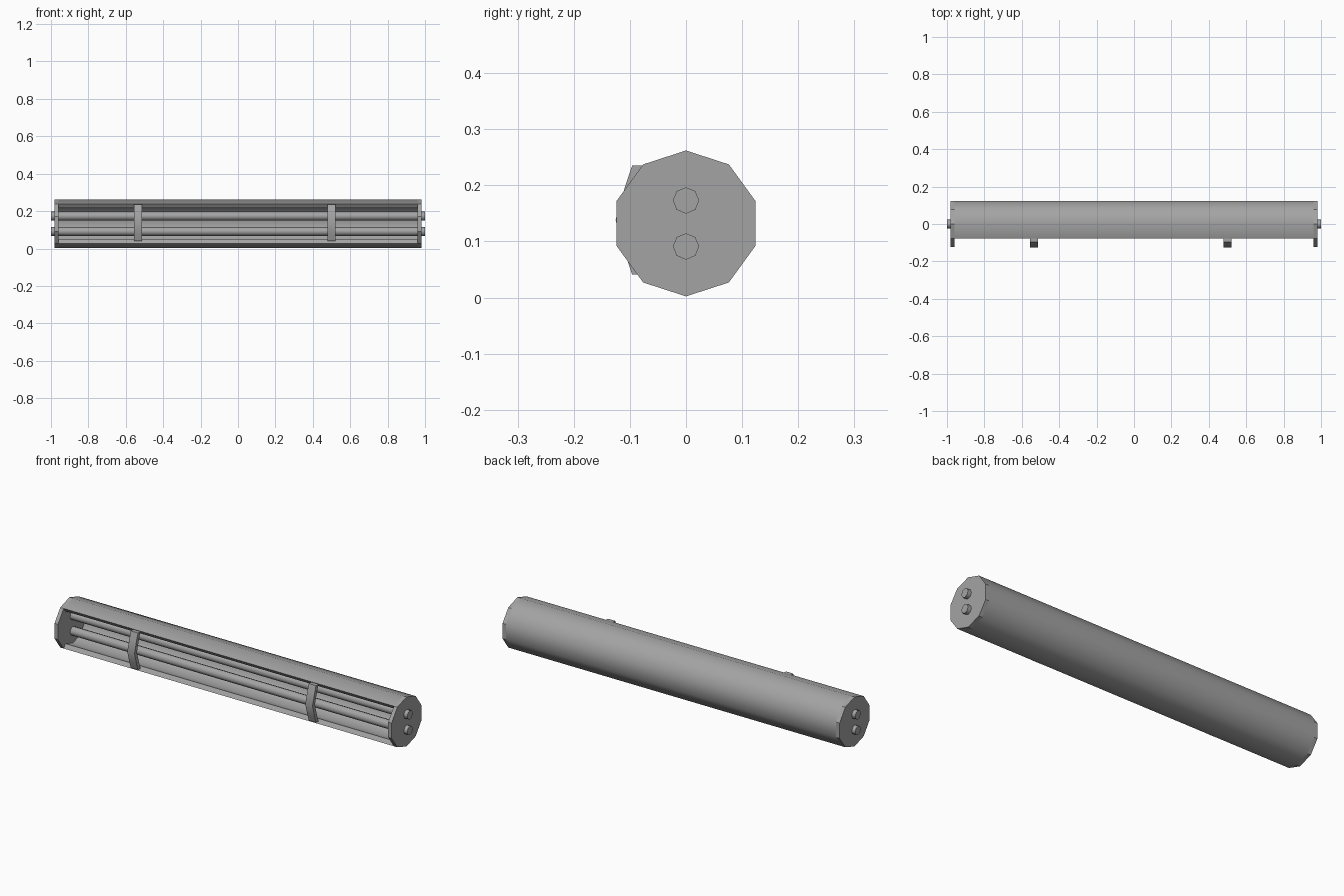
import bpy, bmesh
from math import cos, sin, radians

if "Cube" in bpy.data.objects:
    bpy.data.objects.remove(bpy.data.objects["Cube"], do_unlink=True)

grey = bpy.data.materials.new("mid_grey")
grey.use_nodes = True
grey.diffuse_color = (0.37, 0.37, 0.37, 1)
grey.node_tree.nodes["Principled BSDF"].inputs["Base Color"].default_value = (0.37, 0.37, 0.37, 1)

RADIUS = 0.13
MID_Z = 0.132
CAP = 0.98
WALL = 0.025


def arc(radius, angles, z=MID_Z):
    """Points (y, z) on a circle, angles in degrees from +y."""
    return [(radius * cos(radians(a)), z + radius * sin(radians(a))) for a in angles]


def extrude_x(name, profile, x0, x1, smooth_angle=40):
    """Solid with a closed (y, z) profile, running from x0 to x1."""
    bm = bmesh.new()
    ends = [[bm.verts.new((x, y, z)) for y, z in profile] for x in (x0, x1)]
    bm.faces.new(ends[0])
    bm.faces.new(ends[1])
    n = len(profile)
    for i in range(n):
        j = (i + 1) % n
        bm.faces.new((ends[0][i], ends[0][j], ends[1][j], ends[1][i]))
    bmesh.ops.recalc_face_normals(bm, faces=bm.faces)
    mesh = bpy.data.meshes.new(name)
    bm.to_mesh(mesh)
    bm.free()
    mesh.materials.append(grey)
    obj = bpy.data.objects.new(name, mesh)
    bpy.context.collection.objects.link(obj)
    bpy.ops.object.select_all(action="DESELECT")
    obj.select_set(True)
    bpy.context.view_layer.objects.active = obj
    bpy.ops.object.shade_smooth_by_angle(angle=radians(smooth_angle))
    return obj


# Open-fronted trough: seven sides of a ten-sided tube
sweep = range(-126, 127, 36)
outer = arc(RADIUS, sweep)
inner = arc(RADIUS - WALL, sweep)
extrude_x("housing", outer + inner[::-1], -CAP + 0.02, CAP - 0.02)

# End caps
disc = arc(RADIUS, range(18, 378, 36))
extrude_x("left_end_cap", disc, CAP - 0.02, CAP, 20)
extrude_x("right_end_cap", disc, -CAP, -CAP + 0.02, 20)

# Two long tubes passing through the caps
for name, z in (("upper_tube", 0.173), ("lower_tube", 0.091)):
    extrude_x(name, arc(0.0235, range(0, 360, 45), z), -1, 1, 50)

# Bowed retaining straps across the opening
half = [(-0.096, 0.097), (-0.108, 0.062), (-0.1255, 0)]
bow = half + [(y, -z) for y, z in half[-2::-1]]
back = [(y + 0.02, z) for y, z in bow[::-1]]
strap = [(y, z + 0.138) for y, z in bow + back]
for name, x in (("right_strap", -0.535), ("left_strap", 0.5)):
    extrude_x(name, strap, x - 0.021, x + 0.021)
